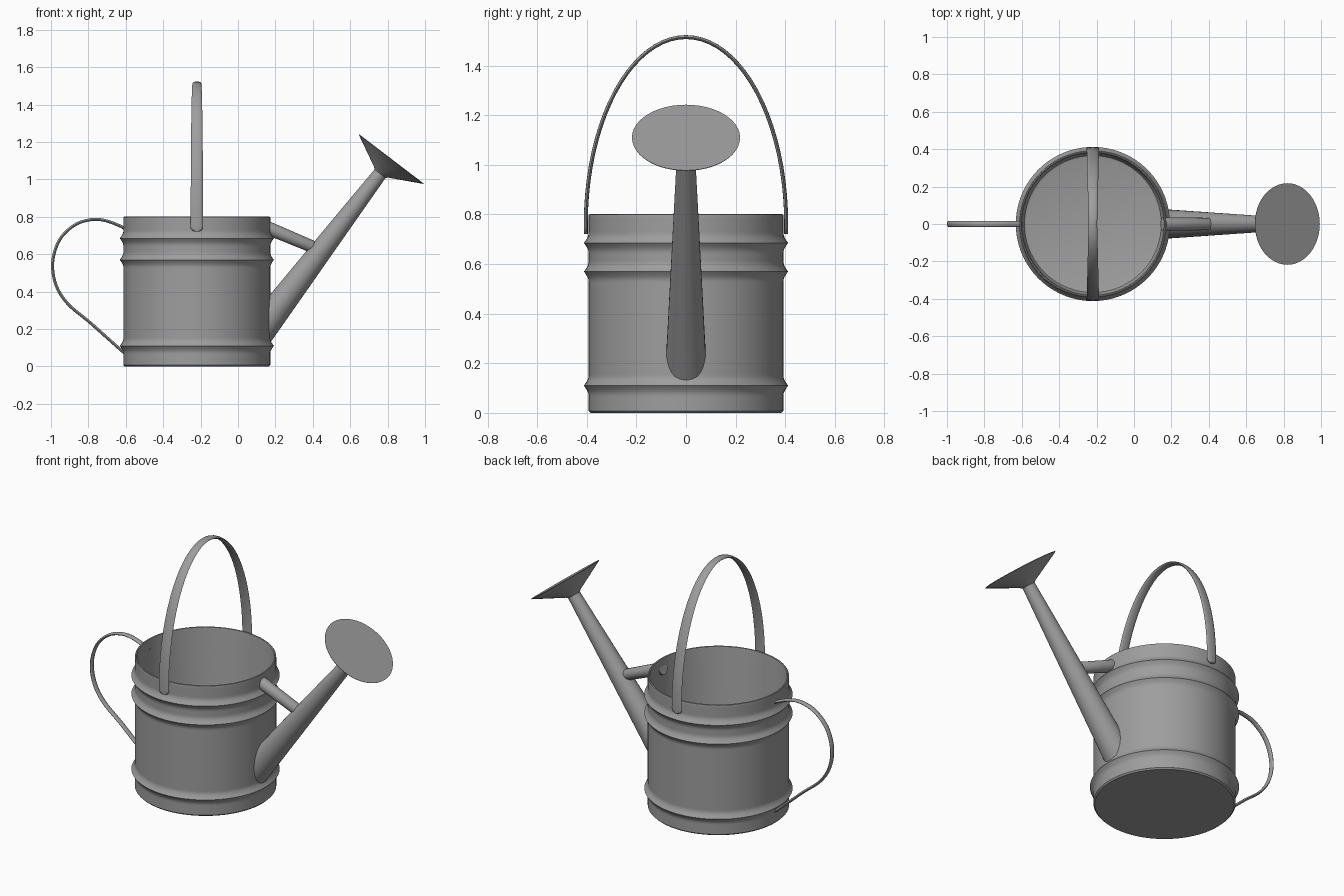
import bpy, bmesh, math
from mathutils import Vector

if "Cube" in bpy.data.objects:
    bpy.data.objects.remove(bpy.data.objects["Cube"])

CX = -0.22                      # body axis
grey = bpy.data.materials.new("grey metal")
grey.diffuse_color = (0.34, 0.34, 0.34, 1)
grey.use_nodes = True
grey.node_tree.nodes["Principled BSDF"].inputs["Base Color"].default_value = grey.diffuse_color


def finish(bm, name, angle=40):
    bmesh.ops.remove_doubles(bm, verts=bm.verts, dist=1e-5)
    bmesh.ops.recalc_face_normals(bm, faces=bm.faces)
    me = bpy.data.meshes.new(name)
    bm.to_mesh(me)
    bm.free()
    ob = bpy.data.objects.new(name, me)
    bpy.context.collection.objects.link(ob)
    me.materials.append(grey)
    bpy.ops.object.select_all(action='DESELECT')
    ob.select_set(True)
    bpy.context.view_layer.objects.active = ob
    bpy.ops.object.shade_smooth_by_angle(angle=math.radians(angle))
    return ob


def loft(name, rings, caps=(True, True), angle=40):
    """Skin a list of equal-length point rings."""
    bm = bmesh.new()
    rows = [[bm.verts.new(p) for p in r] for r in rings]
    n = len(rows[0])
    for a, b in zip(rows, rows[1:]):
        for i in range(n):
            j = (i + 1) % n
            bm.faces.new((a[i], a[j], b[j], b[i]))
    for row, cap in zip((rows[0], rows[-1]), caps):
        if cap:
            bm.faces.new(row)
    return finish(bm, name, angle)


def ring(c, u, v, ru, rv, n):
    return [c + u * (ru * math.cos(2 * math.pi * i / n)) +
            v * (rv * math.sin(2 * math.pi * i / n)) for i in range(n)]


def strap(name, path, side, widths, thick, n=12):
    """Flattened band swept along a planar path."""
    rings = []
    for i, p in enumerate(path):
        t = (path[min(i + 1, len(path) - 1)] - path[max(i - 1, 0)]).normalized()
        rings.append(ring(p, side, t.cross(side), widths[i], thick, n))
    return loft(name, rings)


def smooth_path(pts, steps=5):
    """Catmull-Rom through the points."""
    q = [2 * pts[0] - pts[1]] + pts + [2 * pts[-1] - pts[-2]]
    out = []
    for a, b, c, d in zip(q, q[1:], q[2:], q[3:]):
        for k in range(steps):
            t = k / steps
            out.append(0.5 * (2 * b + (c - a) * t + (2 * a - 5 * b + 4 * c - d) * t * t
                              + (3 * b - a - 3 * c + d) * t ** 3))
    return out + [pts[-1]]


X, Y, Z = Vector((1, 0, 0)), Vector((0, 1, 0)), Vector((0, 0, 1))

# body: open can with three raised ribs
def outer(z):
    bump = sum(max(0, 1 - abs(z - c) / 0.035) ** 1.5 for c in (0.11, 0.57, 0.685))
    return 0.393 + 0.019 * bump

zs = sorted({round(0.008 + i * 0.0098, 4) for i in range(81)} | {0.11, 0.57, 0.685})
profile = [(0.385, 0.0)] + [(outer(z), z) for z in zs]
profile += [(0.392, 0.799), (0.387, 0.801), (0.382, 0.799), (0.380, 0.79), (0.378, 0.06),
            (0.374, 0.04), (0.366, 0.025), (0.352, 0.02)]
loft("can_body", [ring(Vector((CX, 0, z)), X, Y, r, r, 72) for r, z in profile])

# spout: tapered tube, base trimmed to the can wall
tip, axis = Vector((0.82, 0, 1.11)), Vector((0.607, 0, 0.794)).normalized()
perp = Y.cross(axis)
top = tip - axis * 0.09
low = ring(top - axis * 0.92, perp, Y, 0.076, 0.076, 32)
high = ring(top, perp, Y, 0.037, 0.037, 32)
base = []
for a, b in zip(low, high):
    t = 0.0
    for _ in range(12):          # slide along the tube side onto the wall
        y = a.y + (b.y - a.y) * t
        t = (CX + math.sqrt(0.388 ** 2 - y * y) - a.x) / (b.x - a.x)
    base.append(a.lerp(b, t))
loft("spout", [base, high], caps=(False, True))

# sprinkler rose
loft("sprinkler_rose", [ring(tip - axis * d, perp, Y, r, r, 48)
                        for d, r in ((0.1, 0.037), (0.09, 0.048), (0.003, 0.217), (0.0, 0.218))])

# brace between can and spout
b0, b1 = Vector((0.155, 0, 0.742)), Vector((0.41, 0, 0.635))
bd = (b1 - b0).normalized()
loft("spout_brace", [ring(b0.lerp(b1, t), Y, bd.cross(Y), r, r, 24)
                     for t, r in ((0, 0.036), (0.97, 0.033), (1, 0.027))])

# carrying handle: arched strap over the top
arch = [Vector((CX, 0.404 * math.cos(a), 0.76 + 0.755 * math.sin(a)))
        for a in [math.pi * i / 40 for i in range(41)]]
ends = [0.722, 0.727, 0.738, 0.752]
path = [Vector((CX, 0.404, z)) for z in ends] + arch + \
       [Vector((CX, -0.404, z)) for z in reversed(ends)]
taper = [0.012, 0.024, 0.033, 0.034]
w = taper + [0.023 + 0.010 * abs(math.cos(math.pi * i / 40)) for i in range(41)] + taper[::-1]
strap("carrying_handle", path, X, w, 0.008)

# rear handle: curved strip
pts = [(-0.60, 0.735), (-0.64, 0.755), (-0.71, 0.78), (-0.785, 0.785), (-0.875, 0.755),
       (-0.955, 0.675), (-0.991, 0.555), (-0.973, 0.435), (-0.91, 0.335), (-0.795, 0.238),
       (-0.685, 0.14), (-0.60, 0.065)]
path = smooth_path([Vector((x, 0, z)) for x, z in pts])
strap("rear_handle", path, Y, [0.016] * len(path), 0.008)
